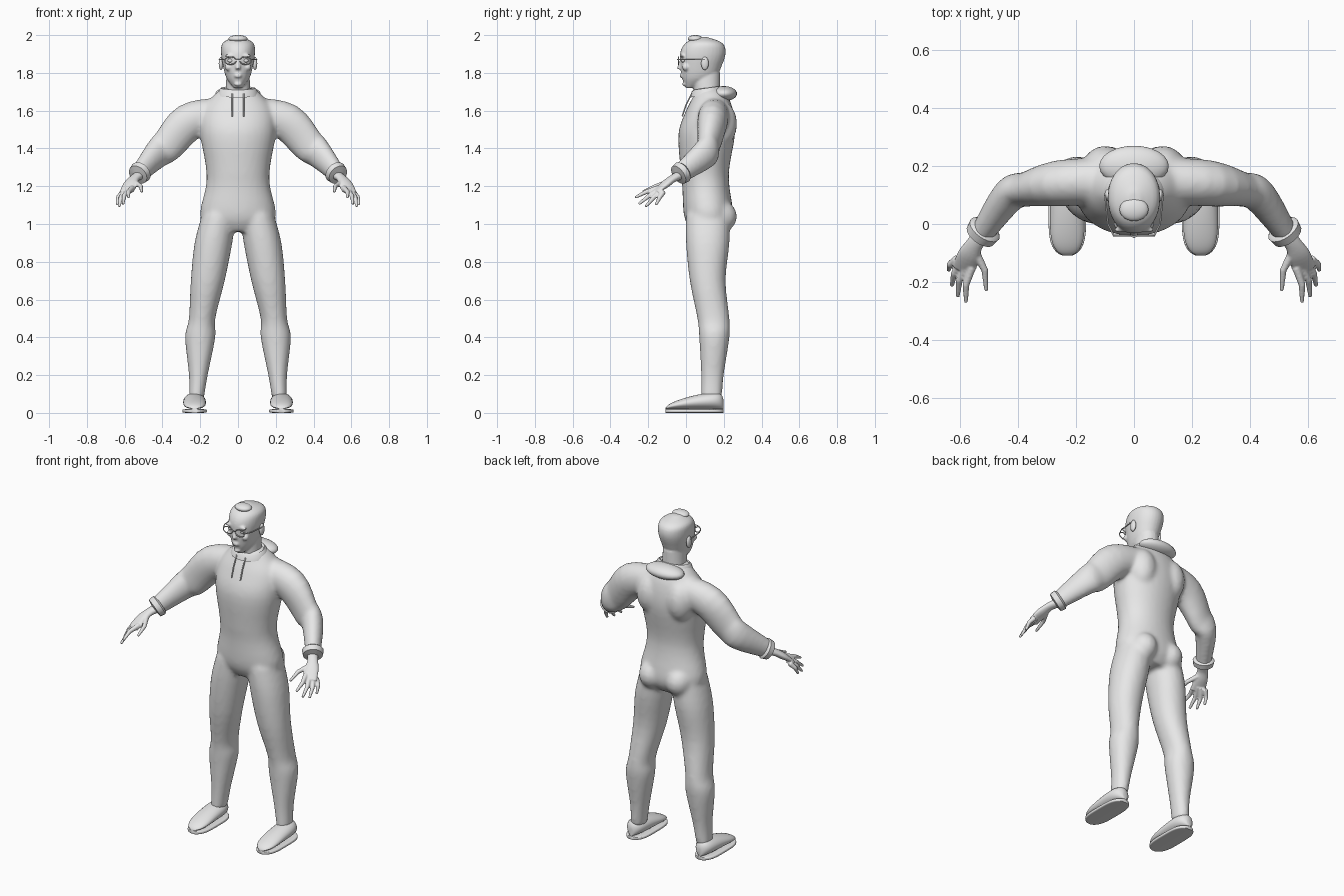
import bpy, bmesh, math
from mathutils import Vector, Matrix

if "Cube" in bpy.data.objects:
    bpy.data.objects.remove(bpy.data.objects["Cube"])

grey = bpy.data.materials.new("light grey")
grey.use_nodes = True
grey.diffuse_color = (.8, .8, .8, 1)
grey.node_tree.nodes["Principled BSDF"].inputs["Base Color"].default_value = grey.diffuse_color


def flow(rows, steps=4):
    """Pass a smooth spline through a few control rows of any length."""
    last = len(rows) - 1
    result = []
    for i in range(last):
        a, b, c, d = (Vector(rows[max(0, min(k, last))]) for k in range(i - 1, i + 3))
        for step in range(steps):
            t = step / steps
            bend = 2 * a - 5 * b + 4 * c - d + t * (3 * (b - c) + d - a)
            result.append(tuple(b + t / 2 * (c - a + t * bend)))
    result.append(tuple(rows[last]))
    return result


def loft(bm, rings, sides=24, power=2):
    """Skin superellipse rings given as (centre, u, v) and close both ends."""
    loops = []
    for centre, u, v in rings:
        loop = []
        for i in range(sides):
            angle = math.tau * i / sides
            ca, sa = math.cos(angle), math.sin(angle)
            across = math.copysign(abs(ca) ** (2 / power), ca)
            up = math.copysign(abs(sa) ** (2 / power), sa)
            loop.append(bm.verts.new(Vector(centre) + Vector(u) * across + Vector(v) * up))
        loops.append(loop)
    faces = [bm.faces.new(loops[0]), bm.faces.new(loops[-1])]
    for low, high in zip(loops, loops[1:]):
        for i in range(sides):
            j = (i + 1) % sides
            faces.append(bm.faces.new((low[i], low[j], high[j], high[i])))
    bmesh.ops.recalc_face_normals(bm, faces=faces)


def stack(bm, rows):
    """Horizontal rings: z, x centre, half width, front y, back y."""
    loft(bm, [((x, (front + back) / 2, z), (half, 0, 0), (0, (back - front) / 2, 0))
              for z, x, half, front, back in flow(rows)], 32, 2.1)


def tube(bm, rows, sides=16):
    """Limb along points: x, y, z, sideways radius, upward radius."""
    rings = []
    for i, row in enumerate(rows):
        before, after = rows[max(i - 1, 0)], rows[min(i + 1, len(rows) - 1)]
        along = (Vector(after[:3]) - Vector(before[:3])).normalized()
        u = along.cross(Vector((0, 0, 1))).normalized()
        v = u.cross(along).normalized()
        rings.append((row[:3], u * row[3], v * row[4]))
    loft(bm, rings, sides)


def rod(bm, points, radius):
    tube(bm, [(*point, radius, radius) for point in points], 8)


def ball(bm, centre, size):
    matrix = Matrix.Translation(centre) @ Matrix.Diagonal((*size, 1))
    bmesh.ops.create_uvsphere(bm, u_segments=24, v_segments=16, radius=1, matrix=matrix)


def finish(name, bm, voxel=0, soften=0, mirror=False):
    """Turn the bmesh into an object, optionally fused, softened and mirrored."""
    mesh = bpy.data.meshes.new(name)
    bm.to_mesh(mesh)
    bm.free()
    mesh.materials.append(grey)
    mesh.shade_smooth()
    mesh.set_sharp_from_angle(angle=math.radians(50))
    part = bpy.data.objects.new(name, mesh)
    bpy.context.scene.collection.objects.link(part)
    if voxel:
        fuse = part.modifiers.new("fuse", 'REMESH')
        fuse.mode = 'VOXEL'
        fuse.voxel_size = voxel
        fuse.use_smooth_shade = True
        relax = part.modifiers.new("soften", 'SMOOTH')
        relax.iterations = soften
    if mirror:
        part.modifiers.new("mirror", 'MIRROR')


# Clothed body: torso, legs and sleeves fused together
bm = bmesh.new()
stack(bm, [(.96, 0, .12, .03, .21), (1.04, 0, .2, -.01, .25), (1.2, 0, .17, -.02, .23),
           (1.3, 0, .17, -.03, .23), (1.48, 0, .2, -.04, .26), (1.6, 0, .19, 0, .25),
           (1.68, 0, .13, .04, .22), (1.72, 0, .08, .05, .19)])
leg = [(1.05, .1, .09, 0, .23), (.9, .13, .1, 0, .23), (.7, .16, .09, .02, .21),
       (.5, .19, .07, .06, .23), (.4, .2, .08, .07, .23), (.2, .21, .05, .08, .2),
       (.08, .22, .04, .08, .19)]
wrist = Vector((.53, -.04, 1.26))
sleeve = flow([(.1, .15, 1.59, .08, .08), (.26, .14, 1.54, .08, .1), (.37, .12, 1.42, .06, .09),
               (.43, .1, 1.37, .06, .08), (*wrist, .04, .05)])
for side in (1, -1):
    stack(bm, [(z, side * x, half, front, back) for z, x, half, front, back in leg])
    tube(bm, [(side * row[0], *row[1:]) for row in sleeve], 24)
    ball(bm, (side * .09, .17, 1.04), (.08, .1, .09))
    ball(bm, (side * .1, .19, 1.53), (.08, .08, .12))
finish("body_suit", bm, .012, 7)

# Neck and head with nose, lips, chin, brows and cheeks
bm = bmesh.new()
stack(bm, [(1.64, 0, .07, .05, .18), (1.8, 0, .06, .03, .18)])
stack(bm, [(1.72, 0, .02, 0, .04), (1.77, 0, .06, -.02, .15), (1.84, 0, .08, -.03, .19),
           (1.91, 0, .09, -.03, .21), (1.96, 0, .08, 0, .19), (1.99, 0, .02, .06, .11)])
tube(bm, [(0, -.02, 1.87, .01, .01), (0, -.04, 1.82, .013, .01)])
for z in (1.78, 1.79):
    ball(bm, (0, -.024, z), (.02, .01, .005))
ball(bm, (0, -.01, 1.74), (.02, .01, .01))
for side in (1, -1):
    ball(bm, (side * .04, -.02, 1.89), (.03, .01, .01))
    ball(bm, (side * .05, 0, 1.83), (.02, .02, .02))
finish("head", bm, .006, 3)

# Hair tuft on the crown
bm = bmesh.new()
ball(bm, (0, .05, 1.98), (.05, .04, .02))
finish("hair_tuft", bm)

# Ears and eyes
bm = bmesh.new()
ball(bm, (.09, .1, 1.85), (.012, .02, .035))
finish("ear", bm, mirror=True)
bm = bmesh.new()
ball(bm, (.04, -.015, 1.865), (.016, .01, .01))
finish("eye", bm, mirror=True)

# Spectacles: rims, bridge and side arms
bm = bmesh.new()
turns = [math.tau * i / 24 for i in range(25)]
rod(bm, [(.04 + .03 * math.cos(a), -.04, 1.865 + .02 * math.sin(a)) for a in turns], .003)
rod(bm, [(0, -.045, 1.87), (.01, -.04, 1.87)], .003)
rod(bm, [(.07, -.04, 1.87), (.09, 0, 1.87), (.1, .1, 1.87)], .003)
finish("spectacles", bm, mirror=True)

# Hood resting on the upper back
bm = bmesh.new()
ball(bm, (0, .2, 1.69), (.12, .07, .04))
finish("hood", bm)

# Collar and drawstrings
bm = bmesh.new()
loft(bm, [((0, .11, z), (width, 0, 0), (0, width - .02, .01))
          for z, width in ((1.68, .11), (1.71, .1), (1.72, .09), (1.71, .08))], 32)
finish("collar", bm)
bm = bmesh.new()
rod(bm, [(.03, .03, 1.69), (.03, 0, 1.63), (.03, -.02, 1.57)], .004)
finish("drawstring", bm, mirror=True)

# Turned cuffs
bm = bmesh.new()
forearm = Vector((.5, -.7, -.5))
tube(bm, [(*(wrist + forearm * reach), radius, radius)
          for reach, radius in ((-.04, .05), (-.03, .06), (0, .055), (.01, .05), (0, .04))], 24)
finish("cuff", bm, mirror=True)

# Hands: palm, four fanned fingers and a thumb
bm = bmesh.new()
tube(bm, flow([(.52, -.03, 1.26, .03, .025), (.55, -.07, 1.24, .03, .02),
               (.57, -.11, 1.21, .04, .02), (.59, -.16, 1.17, .04, .01)]))
digits = []
for i in range(4):
    t = i / 3
    root = Vector((.56, -.15, 1.19)).lerp(Vector((.61, -.12, 1.17)), t)
    tip = Vector((.58, -.27, 1.14)).lerp(Vector((.64, -.16, 1.1)), t)
    tip += Vector((.01, -.02, -.025)) * math.sin(math.pi * t)
    knuckle = root.lerp(tip, .5) + Vector((.01, 0, .005))
    digits.append((root, knuckle, tip))
digits.append(((.545, -.1, 1.22), (.515, -.16, 1.2), (.51, -.23, 1.17)))
for joints in digits:
    tube(bm, [(*joint, radius, radius) for joint, radius in zip(joints, (.015, .012, .007))], 12)
finish("hand", bm, .0045, 2, True)

# Shoes and soles share one outline from heel to toe
shoe, sole = bmesh.new(), bmesh.new()
upper, base = [], []
for i in range(25):
    s = -.99 * math.cos(math.pi * i / 24)
    t = (s + 1) / 2
    y = .2 - .31 * t
    half = .06 * math.sqrt(1 - s ** 4)
    height = (.11 - .07 * t * t) * (1 - s ** 8) ** .2
    upper.append(((.23, y, height / 2 + .01), (half, 0, 0), (0, 0, height / 2 - .01)))
    base.append(((.23, y, .01), (half + .005, 0, 0), (0, 0, .01)))
loft(shoe, upper)
loft(sole, base, power=5)
finish("shoe", shoe, mirror=True)
finish("sole", sole, mirror=True)
